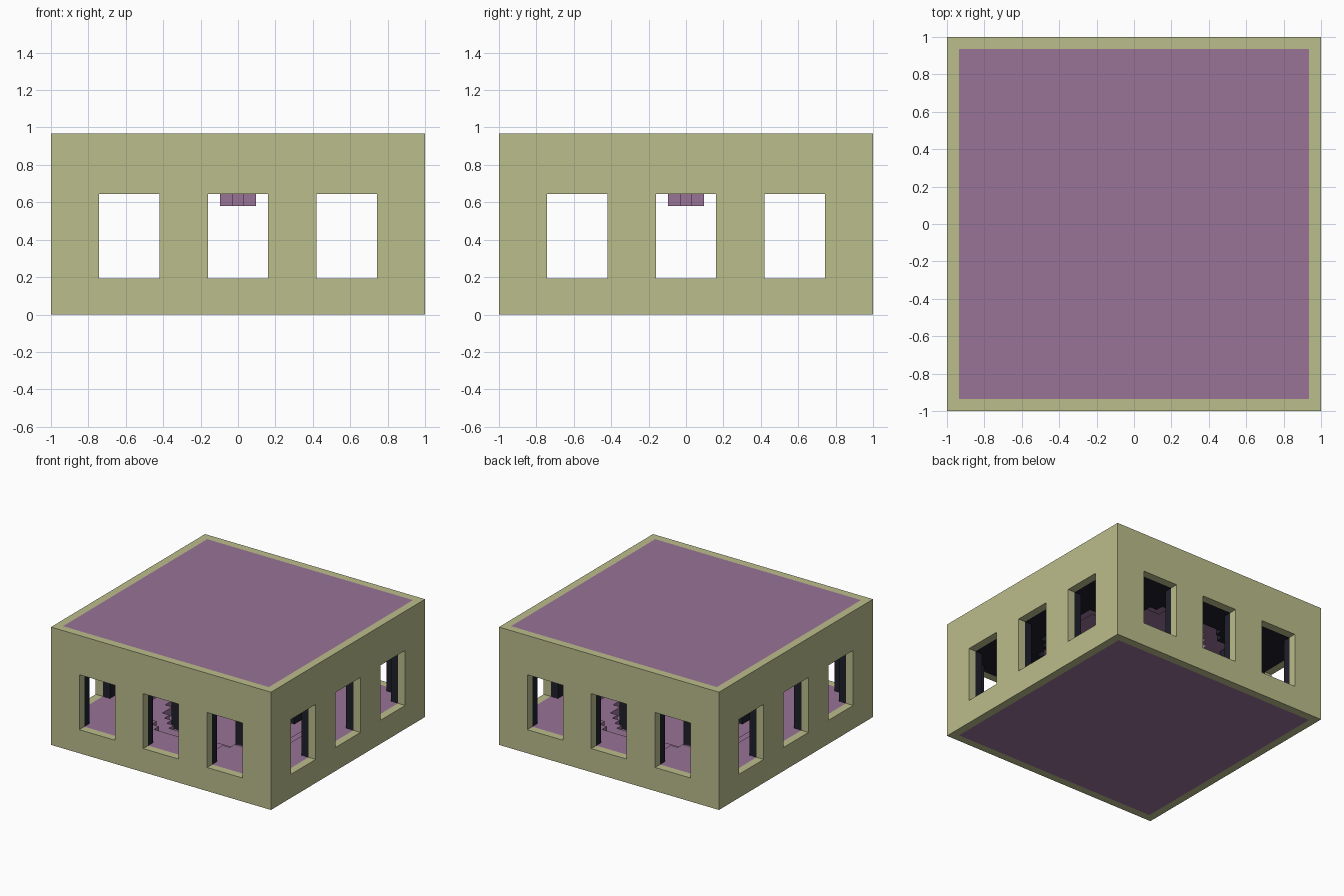
import bpy
import bmesh
from mathutils import Vector

cube = bpy.data.objects.get("Cube")
if cube:
    bpy.data.objects.remove(cube, do_unlink=True)

# The building sits on a grid of unit blocks
N, H = 31, 15
S = 2 / N
MID = N // 2
SILL, HEAD = 3, 10
WINDOW_STARTS = (4, 13, 22)


def material(name, rgb):
    m = bpy.data.materials.new(name)
    m.use_nodes = True
    m.diffuse_color = (*rgb, 1)
    m.node_tree.nodes["Principled BSDF"].inputs["Base Color"].default_value = (*rgb, 1)
    return m


olive = material("olive", (0.50, 0.51, 0.26))
purple = material("purple", (0.315, 0.175, 0.31))
navy = material("navy", (0.014, 0.015, 0.024))


def plan(rule, layers):
    """Blocks of the given layers whose plan position satisfies the rule."""
    return {(i, j, k) for k in layers for i in range(N) for j in range(N)
            if rule(i - MID, j - MID)}


def ring(inset):
    return lambda x, y: max(abs(x), abs(y)) == MID - inset


def inside(x, y):
    return max(abs(x), abs(y)) < MID


def outside_circle(radius):
    return lambda x, y: inside(x, y) and x * x + y * y >= radius * radius


def cut_windows(blocks):
    def opening(c):
        return any(s <= c < s + 5 for s in WINDOW_STARTS)

    def is_open(i, j, k):
        if not SILL <= k < HEAD:
            return False
        on_x_wall = abs(i - MID) >= abs(j - MID)
        return opening(j if on_x_wall else i)
    return {b for b in blocks if not is_open(*b)}


parts = {}

# Outer walls and their dark inner lining, with three windows a side
parts["outer_walls"] = (cut_windows(plan(ring(0), range(H))), olive)
parts["wall_lining"] = (cut_windows(plan(ring(1), range(SILL, HEAD))), navy)

# Floor with a stepped round basin
parts["floor"] = (plan(inside, [0]) | plan(outside_circle(8.3), [1])
                  | plan(outside_circle(10.8), [2]), purple)

# Dark ceiling border and stepped dome under the roof
parts["ceiling_border"] = (plan(outside_circle(10.8), [HEAD]), navy)
parts["roof"] = (plan(outside_circle(8.3), [HEAD + 1])
                 | plan(inside, range(HEAD + 2, H)), purple)

# Four columns standing in the basin
parts["columns"] = (plan(lambda x, y: abs(x) in (4, 5) and abs(y) in (4, 5),
                         range(1, HEAD + 2)), navy)

# Hanging ceiling lamp with a cross-shaped plan
parts["ceiling_lamp"] = (plan(lambda x, y: abs(x) + abs(y) <= 1,
                              range(HEAD - 1, HEAD + 2)), purple)

occupied = set().union(*(blocks for blocks, _ in parts.values()))
AXES = [Vector(v) for v in ((1, 0, 0), (0, 1, 0), (0, 0, 1))]


def build(name, blocks, mat):
    """Skin the exposed sides of the blocks and merge flat areas."""
    bm = bmesh.new()
    for b in blocks:
        centre = Vector(b) + Vector((0.5, 0.5, 0.5))
        for a in range(3):
            for sign in (-1, 1):
                n = AXES[a] * sign
                if tuple(int(c) for c in Vector(b) + n) in occupied:
                    continue
                u = AXES[(a + 1) % 3] / 2
                v = n.cross(u)
                corners = (-u - v, u - v, u + v, v - u)
                bm.faces.new([bm.verts.new(centre + n / 2 + c) for c in corners])
    bmesh.ops.remove_doubles(bm, verts=bm.verts[:], dist=0.01)
    bmesh.ops.dissolve_limit(bm, angle_limit=0.02, verts=bm.verts[:], edges=bm.edges[:])
    bmesh.ops.triangulate(bm, faces=[f for f in bm.faces if len(f.verts) > 4])
    for v in bm.verts:
        v.co = (v.co - Vector((N / 2, N / 2, 0))) * S
    mesh = bpy.data.meshes.new(name)
    bm.to_mesh(mesh)
    bm.free()
    mesh.materials.append(mat)
    bpy.context.collection.objects.link(bpy.data.objects.new(name, mesh))


for part_name, (part_blocks, part_mat) in parts.items():
    build(part_name, part_blocks, part_mat)
